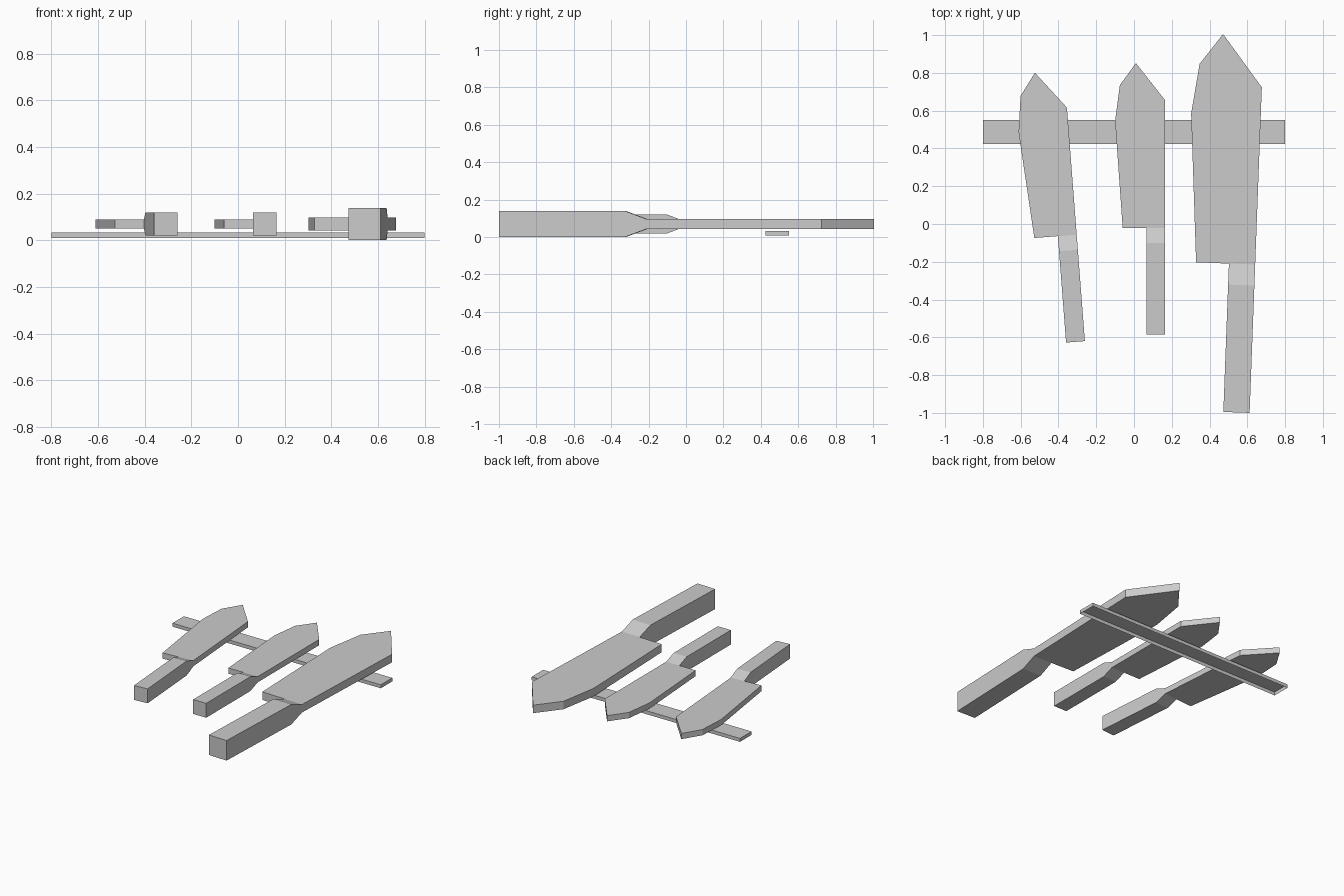
import bpy, bmesh
from math import radians
from mathutils import Vector

if "Cube" in bpy.data.objects:
    bpy.data.objects.remove(bpy.data.objects["Cube"])

# Blade outline, measured from the handle's outer bottom corner
BLADE = [(0, 0.565), (0, 1.24), (-0.155, 1.437), (-0.24, 1.32),
         (-0.265, 1.13), (-0.225, 0.565), (-0.1, 0.565)]
BLADE_HALF, HANDLE_HALF = 0.02, 0.05


def finish(bm, name):
    mesh = bpy.data.meshes.new(name)
    bm.to_mesh(mesh)
    bm.free()
    ob = bpy.data.objects.new(name, mesh)
    bpy.context.collection.objects.link(ob)
    return ob


def extrude_to(bm, face, y, half):
    """Extrude the handle end to depth y with the given half thickness."""
    new = bmesh.ops.extrude_face_region(bm, geom=[face])
    bmesh.ops.delete(bm, geom=[face], context='FACES_ONLY')
    for v in (g for g in new['geom'] if isinstance(g, bmesh.types.BMVert)):
        v.co.y = y
        v.co.z = half if v.co.z > 0 else -half
    return next(g for g in new['geom'] if isinstance(g, bmesh.types.BMFace))


def cleaver(name, x, y, angle, size):
    bm = bmesh.new()
    # flat pointed blade
    low = [bm.verts.new((px, py, -BLADE_HALF)) for px, py in BLADE]
    high = [bm.verts.new((px, py, BLADE_HALF)) for px, py in BLADE]
    bm.faces.new(low[::-1])
    bm.faces.new(high)
    n = len(BLADE)
    sides = [bm.faces.new((low[i], low[(i + 1) % n], high[(i + 1) % n], high[i]))
             for i in range(n)]
    # flared shoulder, then the square handle
    shoulder = extrude_to(bm, sides[-1], 0.485, HANDLE_HALF)
    extrude_to(bm, shoulder, 0, HANDLE_HALF)
    bmesh.ops.recalc_face_normals(bm, faces=bm.faces)
    ob = finish(bm, name)
    ob.location = (x, y, 0.07)
    ob.rotation_euler.z = radians(angle)
    ob.scale = (size, size, size)


cleaver("left_knife", -0.26, -0.62, 4.4, 1)
cleaver("middle_knife", 0.165, -0.585, 0, 1)
cleaver("large_knife", 0.612, -1.0, -2.15, 1.391)

# Holding rail, open underneath
bm = bmesh.new()
bmesh.ops.create_cube(bm, size=1)
for v in bm.verts:
    v.co = Vector((v.co.x * 1.6, v.co.y * 0.126 + 0.487, v.co.z * 0.024 + 0.021))
bottom = [f for f in bm.faces if f.normal.z < -0.5]
bmesh.ops.delete(bm, geom=bottom, context='FACES_ONLY')
finish(bm, "holding_rail")
